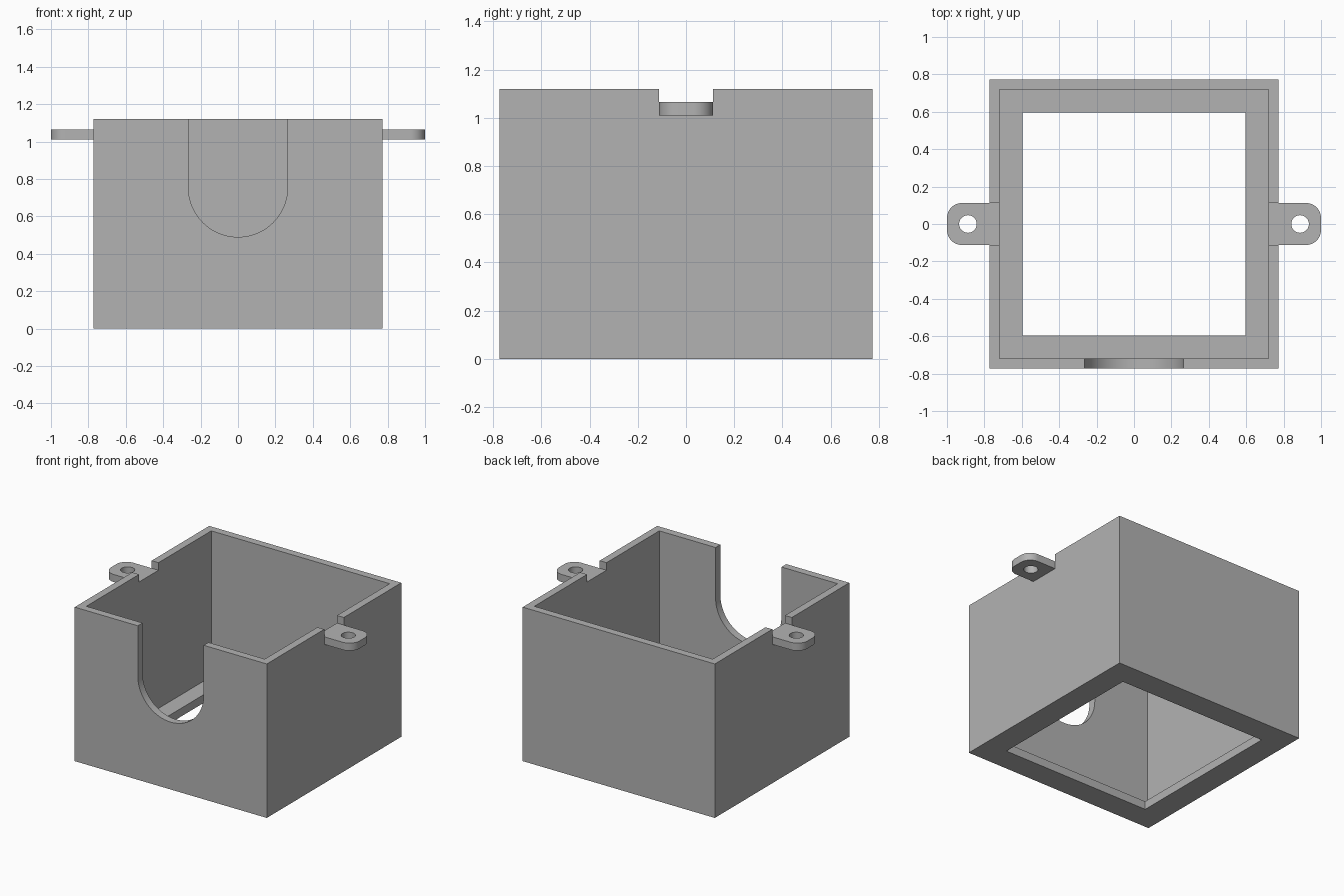
import bpy, bmesh
from math import cos, sin, pi, radians
from mathutils import Vector

cube = bpy.data.objects.get("Cube")
if cube:
    bpy.data.objects.remove(cube, do_unlink=True)

HALF, WALL, HEIGHT = 0.773, 0.055, 1.12
INNER = HALF - WALL
TAB_Z, TAB_HALF = 1.01, 0.112

grey = bpy.data.materials.new("plain grey")
grey.use_nodes = True
COLOUR = (0.45, 0.45, 0.45, 1)
grey.diffuse_color = COLOUR
grey.node_tree.nodes["Principled BSDF"].inputs["Base Color"].default_value = COLOUR


def prism(name, outline, depth):
    """Extrude a closed outline of 3D points along a depth vector."""
    bm = bmesh.new()
    face = bm.faces.new([bm.verts.new(p) for p in outline])
    out = bmesh.ops.extrude_face_region(bm, geom=[face], use_keep_orig=True)
    verts = [g for g in out["geom"] if isinstance(g, bmesh.types.BMVert)]
    bmesh.ops.translate(bm, verts=verts, vec=Vector(depth))
    bmesh.ops.recalc_face_normals(bm, faces=bm.faces)
    mesh = bpy.data.meshes.new(name)
    bm.to_mesh(mesh)
    bm.free()
    mesh.materials.append(grey)
    obj = bpy.data.objects.new(name, mesh)
    bpy.context.collection.objects.link(obj)
    return obj


def block(name, x0, x1, y0, y1, z0, z1):
    corners = [(x0, y0, z0), (x1, y0, z0), (x1, y1, z0), (x0, y1, z0)]
    return prism(name, corners, (0, 0, z1 - z0))


def arc(cx, cy, r, start, end, steps):
    angles = [radians(start + (end - start) * i / steps) for i in range(steps + 1)]
    return [(cx + r * cos(a), cy + r * sin(a)) for a in angles]


def activate(obj):
    bpy.ops.object.select_all(action='DESELECT')
    obj.select_set(True)
    bpy.context.view_layer.objects.active = obj


def cut(obj, cutter):
    """Subtract the cutter, then discard it."""
    mod = obj.modifiers.new("cut", 'BOOLEAN')
    mod.operation, mod.solver, mod.object = 'DIFFERENCE', 'EXACT', cutter
    activate(obj)
    bpy.ops.object.modifier_apply(modifier=mod.name)
    bpy.data.objects.remove(cutter, do_unlink=True)


def smooth(obj):
    activate(obj)
    bpy.ops.object.shade_smooth_by_angle(angle=radians(30))


# Open box with a rimmed floor
box = block("box_shell", -HALF, HALF, -HALF, HALF, 0, HEIGHT)
cut(box, block("cavity", -INNER, INNER, -INNER, INNER, 0.06, 2))
cut(box, block("floor_opening", -0.597, 0.597, -0.597, 0.597, -1, 1))

# Round-bottomed slot in the front wall
slot = [(-0.265, 2)] + arc(0, 0.755, 0.265, 180, 360, 48) + [(0.265, 2)]
cut(box, prism("front_slot", [(x, -1, z) for x, z in slot], (0, 0.7, 0)))

# Notches in the side walls that seat the tabs
cut(box, block("side_notches", -2, 2, -TAB_HALF, TAB_HALF, TAB_Z, 2))
smooth(box)

# Rounded mounting tabs with screw holes
for side, name in ((1, "left_tab"), (-1, "right_tab")):
    r = 0.08
    outline = [(INNER, -TAB_HALF)]
    outline += arc(1 - r, r - TAB_HALF, r, -90, 0, 12)
    outline += arc(1 - r, TAB_HALF - r, r, 0, 90, 12)
    outline += [(INNER, TAB_HALF)]
    tab = prism(name, [(side * x, y, TAB_Z) for x, y in outline], (0, 0, WALL))
    hole = arc(side * 0.888, 0, 0.047, 0, 350, 35)
    cut(tab, prism("screw_hole", [(x, y, 0.9) for x, y in hole], (0, 0, 0.3)))
    smooth(tab)
